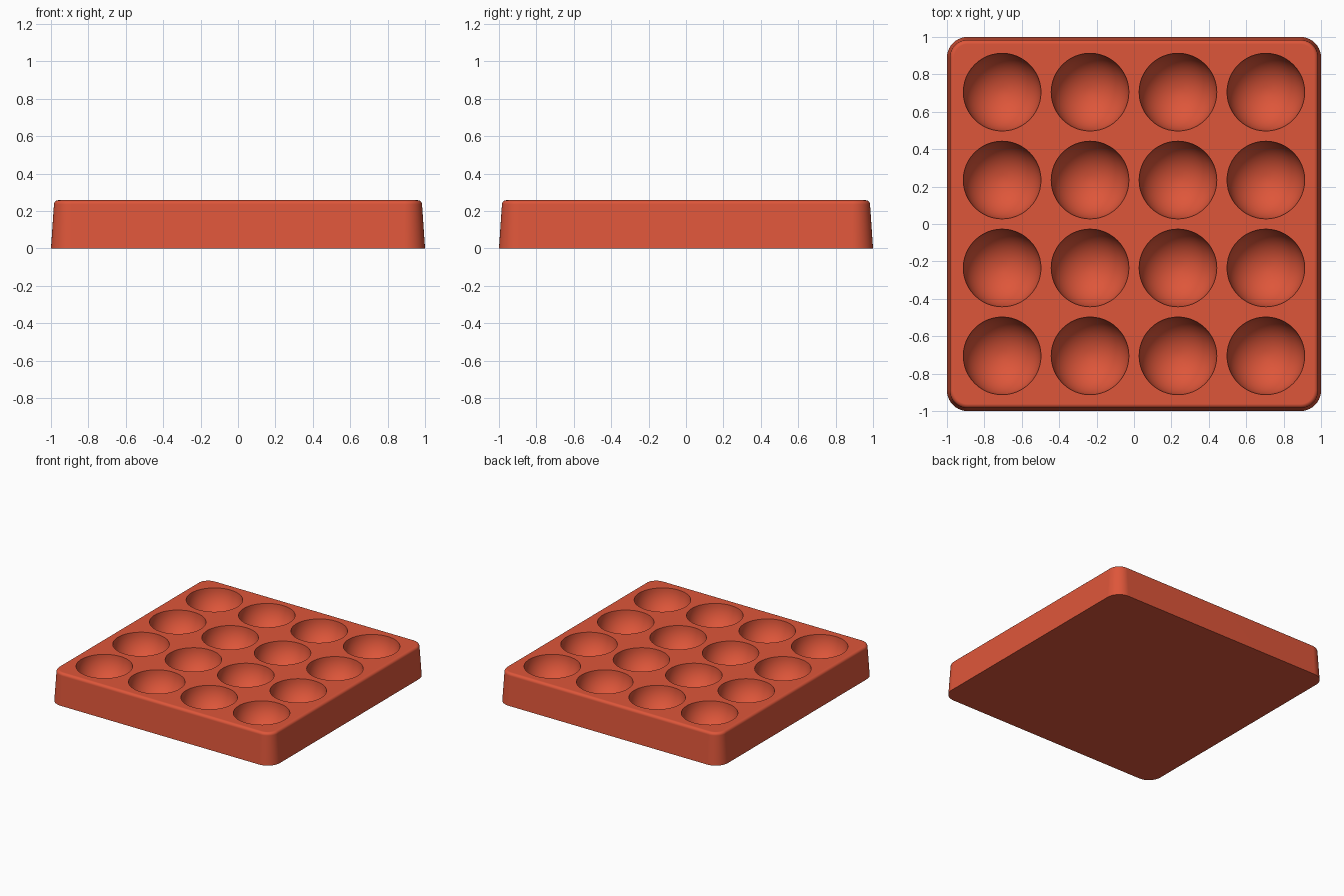
import bpy, bmesh, math

if "Cube" in bpy.data.objects:
    bpy.data.objects.remove(bpy.data.objects["Cube"], do_unlink=True)

HEIGHT = 0.257
CUP_RADIUS = 0.208
SPACING = 0.47
CORNER = 0.11
ROUND = 0.022

terracotta = bpy.data.materials.new("terracotta_red")
terracotta.use_nodes = True
colour = (0.73, 0.093, 0.042, 1)
terracotta.diffuse_color = colour
terracotta.node_tree.nodes["Principled BSDF"].inputs["Base Color"].default_value = colour


def make_object(name, bm):
    bmesh.ops.recalc_face_normals(bm, faces=bm.faces)
    mesh = bpy.data.meshes.new(name)
    bm.to_mesh(mesh)
    bm.free()
    mesh.materials.append(terracotta)
    obj = bpy.data.objects.new(name, mesh)
    bpy.context.collection.objects.link(obj)
    return obj


def rounded_square(bm, half, z, radius, steps=10):
    """Ring of vertices around a square with round corners."""
    ring = []
    for quarter in range(4):
        for i in range(steps + 1):
            a = math.pi / 2 * (quarter + i / steps)
            mid = math.pi / 2 * (quarter + 0.5)
            x = math.copysign(half - radius, math.cos(mid)) + radius * math.cos(a)
            y = math.copysign(half - radius, math.sin(mid)) + radius * math.sin(a)
            ring.append(bm.verts.new((x, y, z)))
    return ring


# Tray block: tapered walls with a softly rounded top edge
bm = bmesh.new()
top_half = 0.984
profile = [(1, 0)]
for i in range(6):
    a = math.pi / 2 * i / 5
    profile.append((top_half - ROUND * (1 - math.cos(a)),
                    HEIGHT - ROUND * (1 - math.sin(a))))
rings = [rounded_square(bm, h, z, CORNER - (1 - h)) for h, z in profile]
for low, high in zip(rings, rings[1:]):
    for i in range(len(low)):
        j = (i + 1) % len(low)
        bm.faces.new((low[i], low[j], high[j], high[i]))
bm.faces.new(rings[0])
bm.faces.new(rings[-1])
tray = make_object("tray", bm)

# Sixteen hemispherical cups, cut from the top
bm = bmesh.new()
for row in range(4):
    for column in range(4):
        made = bmesh.ops.create_uvsphere(bm, u_segments=48, v_segments=24, radius=CUP_RADIUS)
        centre = ((column - 1.5) * SPACING, (row - 1.5) * SPACING, HEIGHT + 0.003)
        bmesh.ops.translate(bm, verts=made["verts"], vec=centre)
cutter = make_object("cup_cutter", bm)
cutter.hide_render = True

cut = tray.modifiers.new("cups", "BOOLEAN")
cut.operation = "DIFFERENCE"
cut.solver = "EXACT"
cut.object = cutter

bpy.ops.object.select_all(action="DESELECT")
tray.select_set(True)
bpy.context.view_layer.objects.active = tray
bpy.ops.object.modifier_apply(modifier=cut.name)
bpy.data.objects.remove(cutter, do_unlink=True)

# Smooth cups and corners, crisp rims and flat top
bpy.ops.object.shade_smooth_by_angle(angle=math.radians(35))
weighted = tray.modifiers.new("flat_top_normals", "WEIGHTED_NORMAL")
weighted.keep_sharp = True
